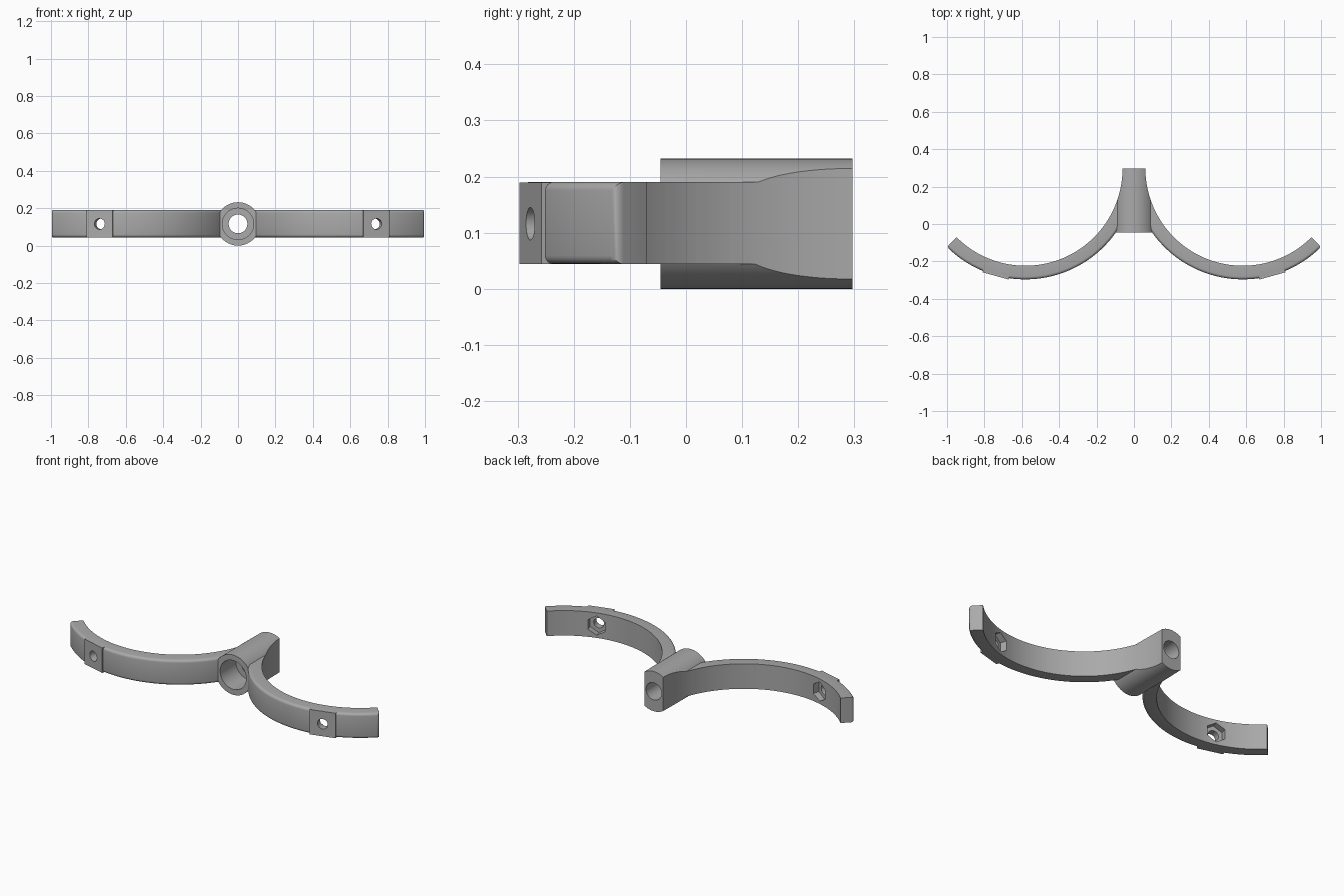
import bpy, bmesh, math
from mathutils import Matrix, Vector

cube = bpy.data.objects.get("Cube")
if cube:
    bpy.data.objects.remove(cube, do_unlink=True)

# Main dimensions
CX, CY = 0.581, 0.297            # centre of each arm's arc
R_IN, R_OUT = 0.52, 0.593
Z0, Z1 = 0.044, 0.19             # arm bottom and top
ZM = 0.116                       # tube axis height
HOLE = math.radians(-74.5)       # direction of the screw hole on the arc

grey = bpy.data.materials.new("plain grey")
grey.use_nodes = True
grey.diffuse_color = (0.4, 0.4, 0.4, 1)
grey.node_tree.nodes["Principled BSDF"].inputs["Base Color"].default_value = (0.4, 0.4, 0.4, 1)


def finish(bm, name):
    bmesh.ops.recalc_face_normals(bm, faces=bm.faces)
    me = bpy.data.meshes.new(name)
    bm.to_mesh(me)
    bm.free()
    me.materials.append(grey)
    ob = bpy.data.objects.new(name, me)
    bpy.context.collection.objects.link(ob)
    return ob


def cylinder(name, r, start, end, sides, turn=0.0):
    """Cylinder from start to end."""
    start, end = Vector(start), Vector(end)
    axis = end - start
    bm = bmesh.new()
    mat = (Matrix.Translation((start + end) / 2) @ axis.to_track_quat('Z', 'Y').to_matrix().to_4x4()
           @ Matrix.Rotation(turn, 4, 'Z'))
    bmesh.ops.create_cone(bm, cap_ends=True, segments=sides, radius1=r, radius2=r,
                          depth=axis.length, matrix=mat)
    return finish(bm, name)


def polar(side, r, a, z):
    return Vector((side * (CX + r * math.cos(a)), CY + r * math.sin(a), z))


def arm(side):
    """Curved bar with rounded outer edges."""
    bm = bmesh.new()
    n = 72
    rings = []
    for i in range(n + 1):
        a = math.radians(180.5 + (315 - 180.5) * i / n)
        rings.append([bm.verts.new(polar(side, r, a, z)) for r, z in
                      ((R_IN - 0.03, Z0), (R_OUT, Z0), (R_OUT, Z1), (R_IN - 0.03, Z1))])
    for p, q in zip(rings, rings[1:]):
        for k in range(4):
            m = (k + 1) % 4
            bm.faces.new((p[k], p[m], q[m], q[k]))
    bm.faces.new(rings[0])
    bm.faces.new(rings[-1])
    edges = [bm.edges.get((p[k], q[k])) for p, q in zip(rings, rings[1:]) for k in (1, 2)]
    edges.append(bm.edges.get((rings[-1][1], rings[-1][2])))
    bmesh.ops.recalc_face_normals(bm, faces=bm.faces)
    bmesh.ops.bevel(bm, geom=edges, offset=0.015, segments=4, profile=0.5, affect='EDGES')
    return finish(bm, "arm")


def pad(side):
    """Flat seat around the screw hole."""
    bm = bmesh.new()
    bmesh.ops.create_cube(bm, size=1)
    mid = polar(side, 0.573, HOLE, (Z0 + Z1) / 2)
    mat = (Matrix.Translation(mid) @ Matrix.Rotation(side * HOLE, 4, 'Z')
           @ Matrix.Diagonal((0.046, 0.145, Z1 - Z0 - 0.0006, 1)))
    bm.transform(mat)
    return finish(bm, "pad")


def combine(body, other, op):
    mod = body.modifiers.new("cut", 'BOOLEAN')
    mod.operation, mod.solver, mod.object = op, 'EXACT', other
    bpy.context.view_layer.update()
    me = bpy.data.meshes.new_from_object(
        body.evaluated_get(bpy.context.evaluated_depsgraph_get()))
    body.modifiers.clear()
    body.data = me
    bpy.data.objects.remove(other, do_unlink=True)


# Central tube joined with both arms
body = cylinder("twin_arm_bracket", 0.116, (0, -0.045, ZM), (0, CY, ZM), 96)
for side in (-1, 1):
    combine(body, arm(side), 'UNION')
    # pads are placed with the mirrored angle on the left and right arms
    seat = pad(side)
    combine(body, seat, 'UNION')

for side in (-1, 1):
    # Inner sweep, also trimming the tube flanks
    combine(body, cylinder("sweep", R_IN, (side * CX, CY, -0.2), (side * CX, CY, 0.5), 144),
            'DIFFERENCE')
    # Screw hole and hexagonal nut pocket
    combine(body, cylinder("screw_hole", 0.029, polar(side, 0.45, HOLE, ZM),
                           polar(side, 0.65, HOLE, ZM), 32), 'DIFFERENCE')
    combine(body, cylinder("nut_pocket", 0.056, polar(side, 0.45, HOLE, ZM),
                           polar(side, 0.555, HOLE, ZM), 6), 'DIFFERENCE')

# Stepped bore through the tube
combine(body, cylinder("wide_bore", 0.084, (0, -0.3, ZM), (0, 0.1, ZM), 64), 'DIFFERENCE')
combine(body, cylinder("narrow_bore", 0.05, (0, -0.3, ZM), (0, 0.5, ZM), 48), 'DIFFERENCE')

bpy.ops.object.select_all(action='DESELECT')
body.select_set(True)
bpy.context.view_layer.objects.active = body
bpy.ops.object.shade_smooth_by_angle(angle=math.radians(25))
